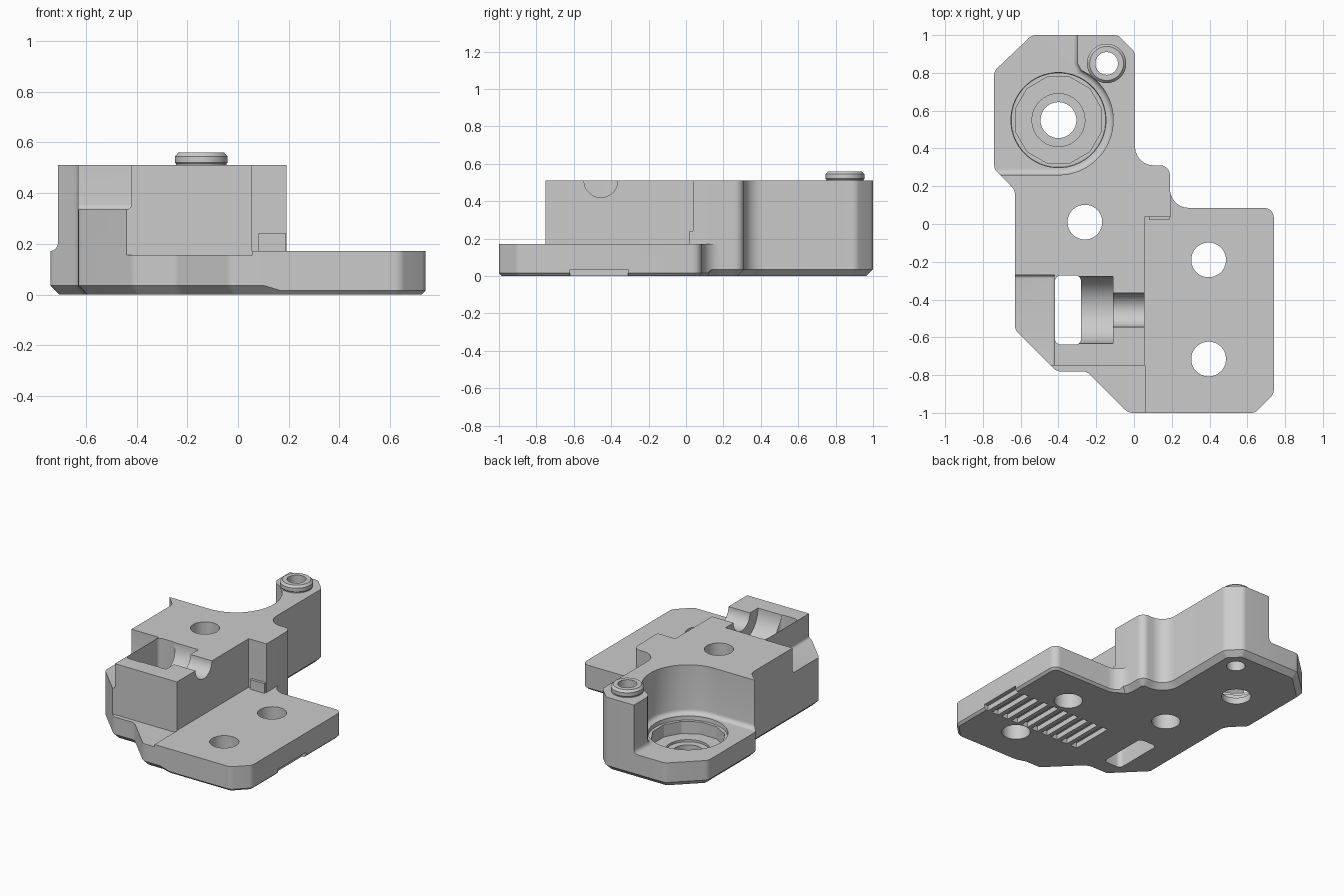
import bpy, bmesh, math
from mathutils import Vector

if "Cube" in bpy.data.objects:
    bpy.data.objects.remove(bpy.data.objects["Cube"])

grey = bpy.data.materials.new("plain grey")
grey.use_nodes = True
colour = (0.6, 0.6, 0.6, 1)
grey.diffuse_color = colour
grey.node_tree.nodes["Principled BSDF"].inputs["Base Color"].default_value = colour


def rounded(corners, steps=6):
    """Polygon from (x, y, radius) corners, with the corners turned into arcs."""
    out = []
    for i, (x, y, radius) in enumerate(corners):
        p = Vector((x, y))
        if not radius:
            out.append(p)
            continue
        a = (Vector(corners[i - 1][:2]) - p).normalized()
        b = (Vector(corners[(i + 1) % len(corners)][:2]) - p).normalized()
        half = a.angle(b) / 2
        centre = p + (a + b).normalized() * radius / math.sin(half)
        start = p + a * radius / math.tan(half) - centre
        end = p + b * radius / math.tan(half) - centre
        sweep = math.atan2(start.x * end.y - start.y * end.x, start.dot(end))
        first = math.atan2(start.y, start.x)
        for k in range(steps + 1):
            t = first + sweep * k / steps
            out.append(centre + radius * Vector((math.cos(t), math.sin(t))))
    return out


def inset(points, amount):
    """Move a counter-clockwise outline inward by amount(point)."""
    out = []
    for i, p in enumerate(points):
        a = (p - points[i - 1]).normalized()
        b = (points[(i + 1) % len(points)] - p).normalized()
        na, nb = Vector((-a.y, a.x)), Vector((-b.y, b.x))
        out.append(p + (na + nb) / (1 + na.dot(nb)) * amount(p))
    return out


def loft(name, rings):
    """Closed solid through rings of 3D points."""
    bm = bmesh.new()
    rows = [[bm.verts.new(p) for p in ring] for ring in rings]
    for low, high in zip(rows, rows[1:]):
        for i in range(len(low)):
            bm.faces.new((low[i - 1], low[i], high[i], high[i - 1]))
    bm.faces.new(rows[0][::-1])
    bm.faces.new(rows[-1])
    bmesh.ops.recalc_face_normals(bm, faces=bm.faces)
    mesh = bpy.data.meshes.new(name)
    bm.to_mesh(mesh)
    bm.free()
    mesh.materials.append(grey)
    obj = bpy.data.objects.new(name, mesh)
    bpy.context.collection.objects.link(obj)
    return obj


def at(points, z):
    return [(p.x, p.y, z) for p in points]


def prism(name, points, low, high, fillet=0):
    """Extruded outline, optionally with a rounded bottom rim."""
    rings = []
    for k in range(5 if fillet else 0):
        t = math.pi / 2 * k / 5
        d = fillet * (1 - math.sin(t))
        rings.append(at(inset(points, lambda p: d), low + fillet * (1 - math.cos(t))))
    return loft(name, rings + [at(points, low + fillet), at(points, high)])


def box(name, x0, x1, y0, y1, z0, z1, radius=0, fillet=0):
    corners = [(x0, y0, radius), (x1, y0, radius), (x1, y1, radius), (x0, y1, radius)]
    return prism(name, rounded(corners), z0, z1, fillet)


def turned(name, x, y, profile, sides=48):
    """Upright solid of revolution from (radius, z) pairs."""
    angles = [math.tau * (k + 0.5) / sides for k in range(sides)]
    return loft(name, [[(x + r * math.cos(a), y + r * math.sin(a), z) for a in angles]
                       for r, z in profile])


def trough(name, x0, x1, y, z, radius):
    angles = [math.tau * k / 48 for k in range(48)]
    return loft(name, [[(x, y + radius * math.cos(a), z + radius * math.sin(a)) for a in angles]
                       for x in (x0, x1)])


TOP, PLATE = 0.51, 0.172
BEARING = (-0.4, 0.55)
PIN = (-0.145, 0.85)

# Full-height body with a chamfered lower rim, shallower under the front right plate
outline = rounded([
    (-0.03, -1, 0.06), (0.1, -1, 0), (0.17, -1, 0), (0.64, -1, 0.05), (0.74, -0.9, 0.05),
    (0.74, 0.085, 0.05), (0.19, 0.085, 0.1), (0.19, 0.31, 0.05), (0.005, 0.31, 0.1),
    (0.005, 0.91, 0.05), (-0.085, 1, 0.05), (-0.54, 1, 0.05), (-0.74, 0.81, 0.05),
    (-0.74, 0.29, 0.05), (-0.63, 0.18, 0.06), (-0.63, -0.56, 0.05), (-0.41, -0.78, 0.05),
    (-0.25, -0.78, 0.06)])


def rim(p):
    return 0.015 if p.x > 0.12 and p.y < 0.12 else 0.036


body = loft("mount_body", [
    [(q.x, q.y, 0) for q in inset(outline, rim)],
    [(p.x, p.y, rim(p)) for p in outline],
    at(outline, TOP)])

# Space above the low plates
right_side = rounded([(0.055, -1.2, 0), (1.2, -1.2, 0), (1.2, 0.215, 0),
                      (0.192, 0.215, 0), (0.192, 0.038, 0), (0.055, 0.038, 0)])
cutters = [
    prism("right_plate_clearance", right_side, PLATE, 1),
    box("front_plate_clearance", -0.7, 0.058, -1.2, -0.75, 0.156, 1),
    box("left_ledge_clearance", -1, -0.42, -1.2, -0.27, 0.335, 1, fillet=0.02),
]

# Rounded bay around the bearing, leaving the rear post standing
bay = [Vector((-1.1, 1.2)), Vector((-1.1, 0.26))]
for k in range(37):
    a = math.radians(-90 + 155 * k / 36)
    bay.append(Vector(BEARING) + 0.29 * Vector((math.cos(a), math.sin(a))))
bay += [Vector((-0.3, 0.85)), Vector((-0.3, 1.2))]
cutters.append(prism("bearing_bay", bay, PLATE, 1, 0.03))

# Bearing recess: rim, twelve-sided pocket, seat and through hole
cutters += [
    turned("bearing_rim", *BEARING, [(0.25, 0.145), (0.262, 0.3)]),
    turned("bearing_pocket", *BEARING, [(0.235, 0.06), (0.235, 0.3)], 12),
    turned("bearing_seat", *BEARING, [(0.14, 0.045), (0.14, 0.2)]),
    turned("bearing_hole", *BEARING, [(0.095, -0.1), (0.095, 0.2)]),
]

# Screw holes
for i, (x, y) in enumerate([(-0.26, 0.01), (0.395, -0.19), (0.395, -0.715)]):
    cutters.append(turned(f"screw_hole_{i}", x, y, [(0.092, -0.1), (0.092, 1)]))

# Window and the two stepped troughs beside it
cutters += [
    box("window", -0.418, -0.28, -0.638, -0.273, -0.1, 1, radius=0.03),
    trough("wide_trough", -0.33, -0.11, -0.455, TOP, 0.178),
    trough("narrow_trough", -0.2, 0.1, -0.455, TOP, 0.09),
]

# Toothed belt grooves underneath
for i in range(10):
    x = 0.735 - 0.083 * i
    cutters.append(box(f"belt_groove_{i}", x - 0.025, x + 0.025, -0.62, -0.31, -0.1, 0.036))

# Raised collar on the post, the hole through both, and a low lug beside the plate
collar = turned("post_collar", *PIN, [
    (0.1, 0.45), (0.1, 0.515), (0.104, 0.52), (0.104, 0.545), (0.09, 0.56)])
post_hole = turned("post_hole", *PIN, [(0.06, -0.1), (0.06, 1)])
lug = box("corner_lug", 0.08, 0.189, 0.02, 0.06, 0.15, 0.24)


def combine(tool, operation):
    mod = body.modifiers.new(tool.name, "BOOLEAN")
    mod.object = tool
    mod.operation = operation
    mod.solver = "MANIFOLD"
    bpy.context.view_layer.objects.active = body
    bpy.ops.object.modifier_apply(modifier=mod.name)
    bpy.data.objects.remove(tool)


for cutter in cutters:
    combine(cutter, "DIFFERENCE")
combine(collar, "UNION")
combine(lug, "UNION")
combine(post_hole, "DIFFERENCE")

bpy.ops.object.select_all(action="DESELECT")
body.select_set(True)
bpy.context.view_layer.objects.active = body
bpy.ops.object.shade_smooth_by_angle(angle=math.radians(25))
